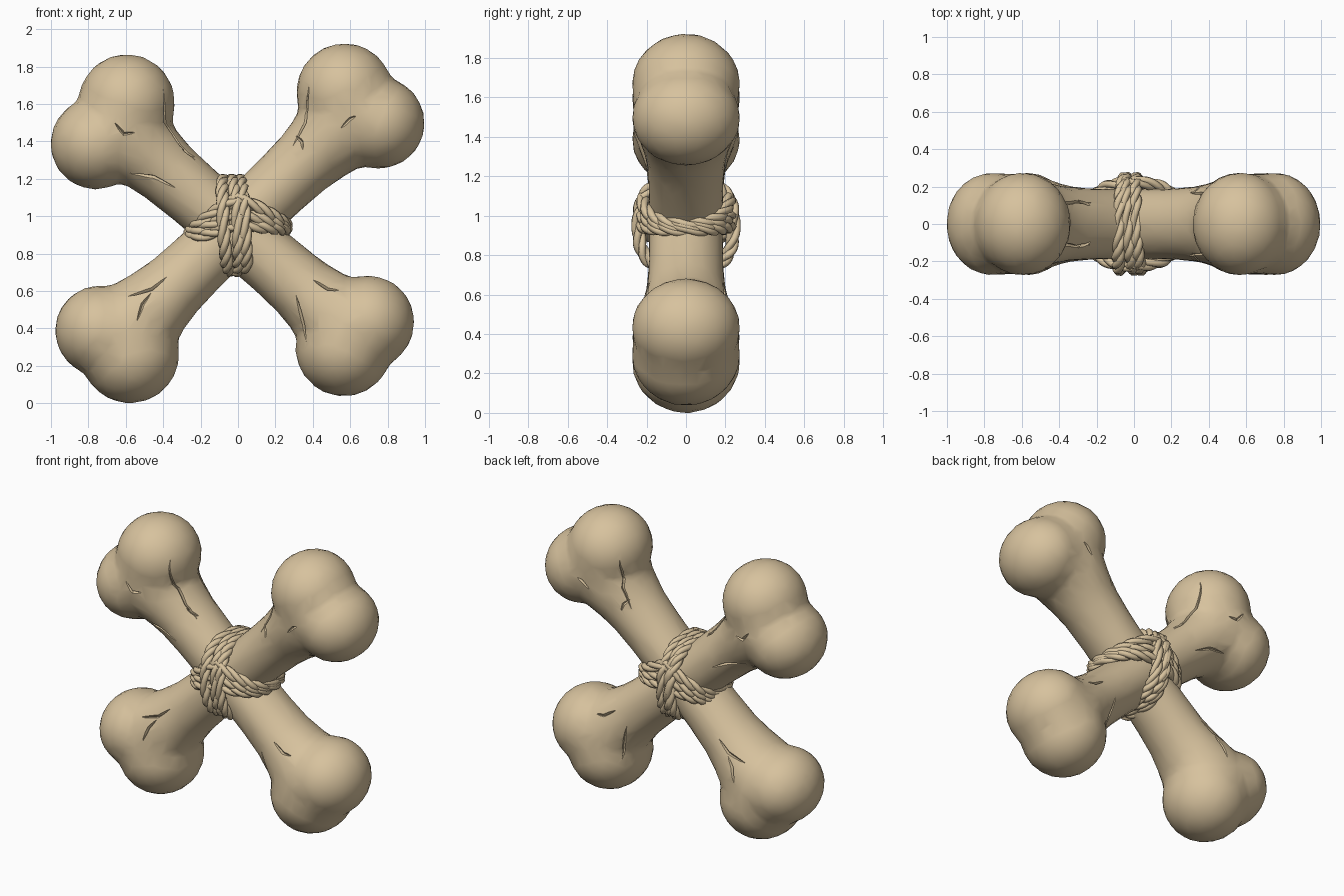
import bpy, bmesh, math
from mathutils import Vector, Matrix
from mathutils.bvhtree import BVHTree

old = bpy.data.objects.get("Cube")
if old:
    bpy.data.objects.remove(old, do_unlink=True)

tan = bpy.data.materials.new("bone tan")
tan.use_nodes = True
tan.diffuse_color = (0.68, 0.54, 0.34, 1)
tan.node_tree.nodes["Principled BSDF"].inputs["Base Color"].default_value = tan.diffuse_color


def add(name, data):
    ob = bpy.data.objects.new(name, data)
    bpy.context.collection.objects.link(ob)
    data.materials.append(tan)
    return ob


def finish(bm, name):
    bmesh.ops.recalc_face_normals(bm, faces=bm.faces)
    me = bpy.data.meshes.new(name)
    bm.to_mesh(me)
    bm.free()
    return add(name, me)


def select(ob):
    bpy.ops.object.select_all(action='DESELECT')
    ob.select_set(True)
    bpy.context.view_layer.objects.active = ob


def apply(ob):
    select(ob)
    bpy.ops.object.convert(target='MESH')


# Half of the shaft: distance from the middle, radius
SHAFT = [(0, .172), (.3, .175), (.48, .184), (.6, .205), (.7, .23), (.8, .24)]


def make_bone(name, ends):
    bm = bmesh.new()

    def ball(x, z, r, depth):
        m = Matrix.Translation((x, 0, z)) @ Matrix.Diagonal((r, depth, r, 1))
        bmesh.ops.create_uvsphere(bm, u_segments=32, v_segments=20, radius=1, matrix=m)

    mids = [sum((Vector((x, 0, z)) for x, z, r in knobs), Vector()) / 2 for knobs in ends]
    middle = (mids[0] + mids[1]) / 2
    for knobs, end in zip(ends, mids):
        axis = (end - middle).normalized()
        for x, z, r in knobs:
            ball(x, z, r, .277)
        # Broad core that fills the face of the head between the knobs
        core = end - axis * .05
        ball(core.x, core.z, .23, .274)
        turn = axis.to_track_quat('Z', 'Y').to_matrix().to_4x4()
        for (s0, r0), (s1, r1) in zip(SHAFT, SHAFT[1:]):
            m = (Matrix.Diagonal((1, 1.1, 1, 1))
                 @ Matrix.Translation(middle + axis * (s0 + s1) / 2) @ turn)
            bmesh.ops.create_cone(bm, cap_ends=True, segments=24, radius1=r0,
                                  radius2=r1, depth=s1 - s0 + .004, matrix=m)
    ob = finish(bm, name)
    # Fuse the solids, soften the joins and keep a lightly faceted skin
    rm = ob.modifiers.new("fuse", 'REMESH')
    rm.mode = 'VOXEL'
    rm.voxel_size = .022
    sm = ob.modifiers.new("soften", 'SMOOTH')
    sm.factor = .5
    sm.iterations = 15
    de = ob.modifiers.new("facets", 'DECIMATE')
    de.ratio = .09
    apply(ob)
    return ob


def carve_cracks(ob, cracks):
    bm = bmesh.new()
    dg = bpy.context.evaluated_depsgraph_get()
    tree = BVHTree.FromObject(ob, dg)
    for side in (-1, 1):
        for line in cracks:
            # Drop the stroke on the surface and give it a tapering diamond section
            pts = []
            for (x0, z0), (x1, z1) in zip(line, line[1:]):
                for k in range(4):
                    x, z = x0 + (x1 - x0) * k / 4, z0 + (z1 - z0) * k / 4
                    hit = tree.ray_cast(Vector((x, side, z)), Vector((0, -side, 0)))
                    if hit[0]:
                        pts.append((hit[0], hit[1]))
            if len(pts) < 4:
                continue
            rings = []
            for i, (p, n) in enumerate(pts[1:-1], 1):
                w = .007 * math.sin(math.pi * i / (len(pts) - 1)) + .002
                along = (pts[i + 1][0] - pts[i - 1][0]).normalized()
                across = along.cross(n).normalized()
                rings.append([bm.verts.new(p + d) for d in
                              (across * w, n * .02, -across * w, -n * w * 1.8)])
            tips = [bm.verts.new(pts[0][0]), bm.verts.new(pts[-1][0])]
            for k in range(4):
                j = (k + 1) % 4
                for a, b in zip(rings, rings[1:]):
                    bm.faces.new((a[k], a[j], b[j], b[k]))
                bm.faces.new((tips[0], rings[0][j], rings[0][k]))
                bm.faces.new((tips[1], rings[-1][k], rings[-1][j]))
    cutter = finish(bm, ob.name + "_crack_cutter")
    cutter.hide_render = True
    bo = ob.modifiers.new("cracks", 'BOOLEAN')
    bo.operation = 'DIFFERENCE'
    bo.solver = 'EXACT'
    bo.use_self = True
    bo.object = cutter
    apply(ob)
    bpy.data.objects.remove(cutter, do_unlink=True)
    select(ob)
    bpy.ops.object.shade_smooth_by_angle(angle=math.radians(32))


# The two crossed bones: knobs as x, z, radius
falling = make_bone("falling_bone", [[(-.595, 1.607, .26), (-.76, 1.387, .245)],
                                     [(.565, .295, .26), (.695, .433, .25)]])
rising = make_bone("rising_bone", [[(.57, 1.665, .26), (.755, 1.498, .245)],
                                   [(-.577, .263, .265), (-.738, .388, .242)]])

carve_cracks(falling, [
    [(-.4, 1.68), (-.39, 1.5), (-.31, 1.38), (-.2, 1.27)],
    [(-.3, 1.36), (-.26, 1.33), (-.22, 1.31)],
    [(-.66, 1.5), (-.61, 1.44), (-.53, 1.45)],
    [(-.58, 1.23), (-.45, 1.21), (-.29, 1.13)],
    [(.31, .58), (.35, .42), (.37, .3)],
    [(.4, .66), (.48, .61), (.56, .6)]])
carve_cracks(rising, [
    [(.38, 1.7), (.36, 1.5), (.27, 1.33)],
    [(.31, 1.43), (.34, 1.4), (.35, 1.34)],
    [(.55, 1.47), (.6, 1.52), (.64, 1.54)],
    [(-.59, .57), (-.46, .61), (-.35, .7)],
    [(-.54, .44), (-.51, .53), (-.45, .61)]])


def rope(name, path, twists=6, steps=108):
    # Three plies twisted round a closed path
    cu = bpy.data.curves.new(name, 'CURVE')
    cu.dimensions = '3D'
    cu.bevel_depth = .02
    cu.bevel_resolution = 1
    pts = [path(2 * math.pi * i / steps) for i in range(steps)]
    centre = sum(pts, Vector()) / steps
    for ply in range(3):
        sp = cu.splines.new('POLY')
        sp.points.add(steps - 1)
        sp.use_cyclic_u = True
        for i, p in enumerate(pts):
            along = (pts[(i + 1) % steps] - pts[i - 1]).normalized()
            side = along.cross(p - centre).normalized()
            out = side.cross(along)
            a = 2 * math.pi * (twists * i / steps + ply / 3)
            sp.points[i].co = (*(p + (out * math.cos(a) + side * math.sin(a)) * .017), 1)
    ob = add(name, cu)
    apply(ob)


def squash(v, power=.8):
    return math.copysign(abs(v) ** power, v)


def upright(offset, lean):
    return lambda a: Vector((-.02 + offset - .015 * math.sin(a) + lean * math.cos(a),
                             .242 * squash(math.cos(a)), .95 + .242 * squash(math.sin(a))))


def level(drop, rise, lean):
    return lambda a: Vector((.255 * squash(math.cos(a)), .22 * squash(math.sin(a)),
                             .92 + drop + rise * (1 - abs(math.cos(a))) + lean * math.cos(a)))


# Lashing round the crossing
for i, (offset, lean) in enumerate([(-.045, .012), (0, -.02), (.045, -.012)]):
    rope(f"upright_lashing_{i + 1}", upright(offset, lean))
for i, (drop, rise, lean) in enumerate([(.02, .15, .02), (0, .09, .025), (-.02, .05, .03)]):
    rope(f"level_lashing_{i + 1}", level(drop, rise, lean))
